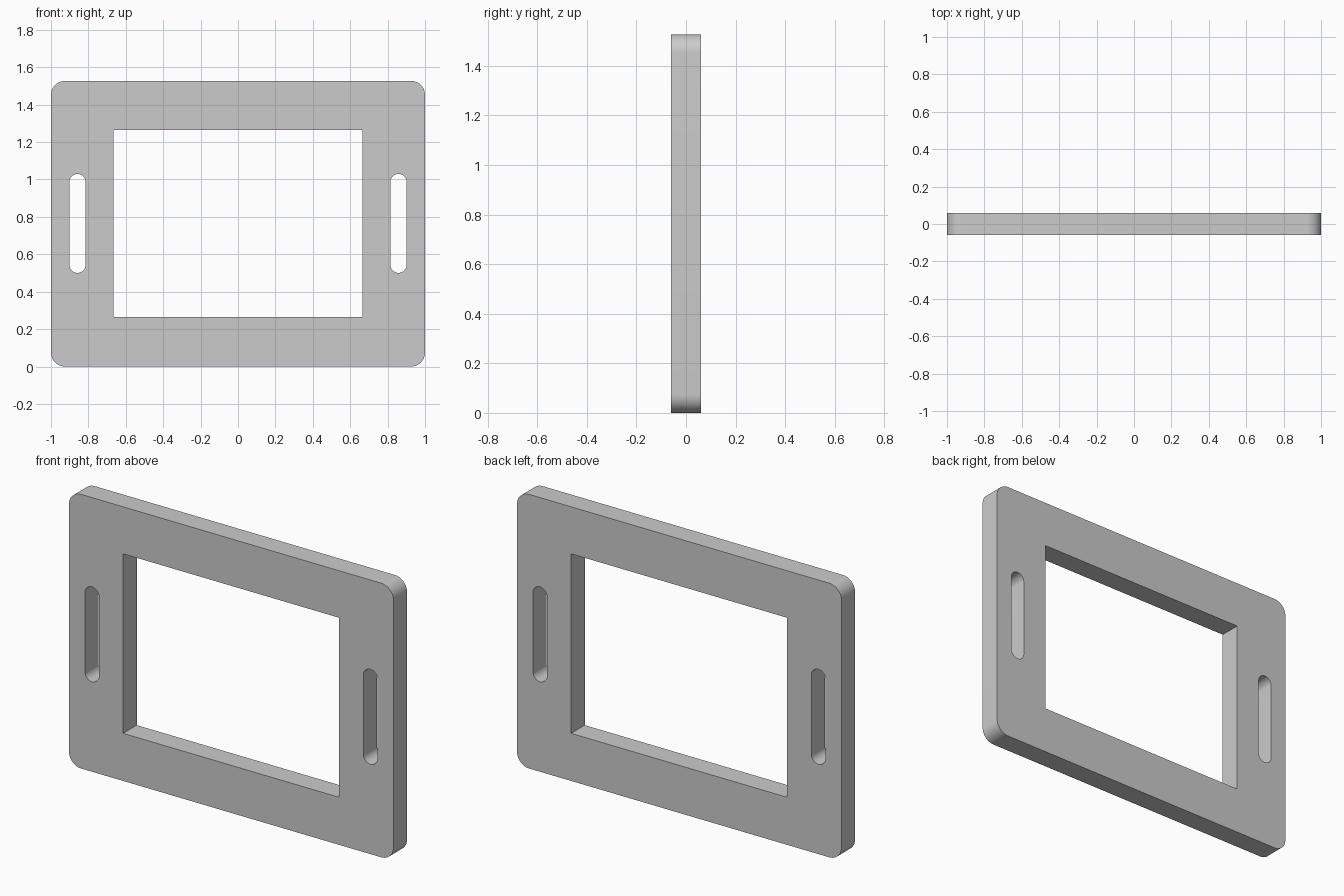
import bpy, bmesh
from math import pi, sin, cos
from mathutils import Matrix

if "Cube" in bpy.data.objects:
    bpy.data.objects.remove(bpy.data.objects["Cube"])

HEIGHT, DEPTH = 1.527, 0.12
MID = HEIGHT / 2


def rounded_rect(cx, cz, w, h, r=0.0, steps=12):
    """Outline of a rectangle with rounded corners."""
    pts = []
    for i, (sx, sz) in enumerate([(1, 1), (-1, 1), (-1, -1), (1, -1)]):
        px, pz = cx + sx * (w / 2 - r), cz + sz * (h / 2 - r)
        for k in range(steps + 1 if r else 1):
            a = (i + k / steps) * pi / 2
            pts.append((px + r * cos(a), pz + r * sin(a)))
    return pts


# Outer edge, window opening and the two hand slots
outlines = [
    rounded_rect(0, MID, 2.0, HEIGHT, 0.075),
    rounded_rect(0, 0.765, 1.332, 1.0),
]
for side in (-1, 1):
    outlines.append(rounded_rect(side * 0.858, 0.765, 0.086, 0.529, 0.0429))

# Filled flat profile with holes, extruded to the panel thickness
curve = bpy.data.curves.new("frame_profile", "CURVE")
curve.dimensions = "2D"
curve.fill_mode = "BOTH"
curve.extrude = DEPTH / 2
for pts in outlines:
    spline = curve.splines.new("POLY")
    spline.points.add(len(pts) - 1)
    for p, (x, z) in zip(spline.points, pts):
        p.co = (x, z, 0, 1)
    spline.use_cyclic_u = True
profile = bpy.data.objects.new("frame_profile", curve)
bpy.context.collection.objects.link(profile)
bpy.context.view_layer.update()

# Convert to a clean upright mesh
mesh = bpy.data.meshes.new_from_object(
    profile.evaluated_get(bpy.context.evaluated_depsgraph_get()))
bpy.data.objects.remove(profile)
bm = bmesh.new()
bm.from_mesh(mesh)
bmesh.ops.remove_doubles(bm, verts=bm.verts, dist=1e-4)
bmesh.ops.transform(bm, matrix=Matrix.Rotation(pi / 2, 4, "X"), verts=bm.verts)
bmesh.ops.recalc_face_normals(bm, faces=bm.faces)
bm.to_mesh(mesh)
bm.free()

frame = bpy.data.objects.new("frame_panel", mesh)
bpy.context.collection.objects.link(frame)
bpy.context.view_layer.objects.active = frame
frame.select_set(True)
bpy.ops.object.shade_smooth_by_angle(angle=pi / 6)
